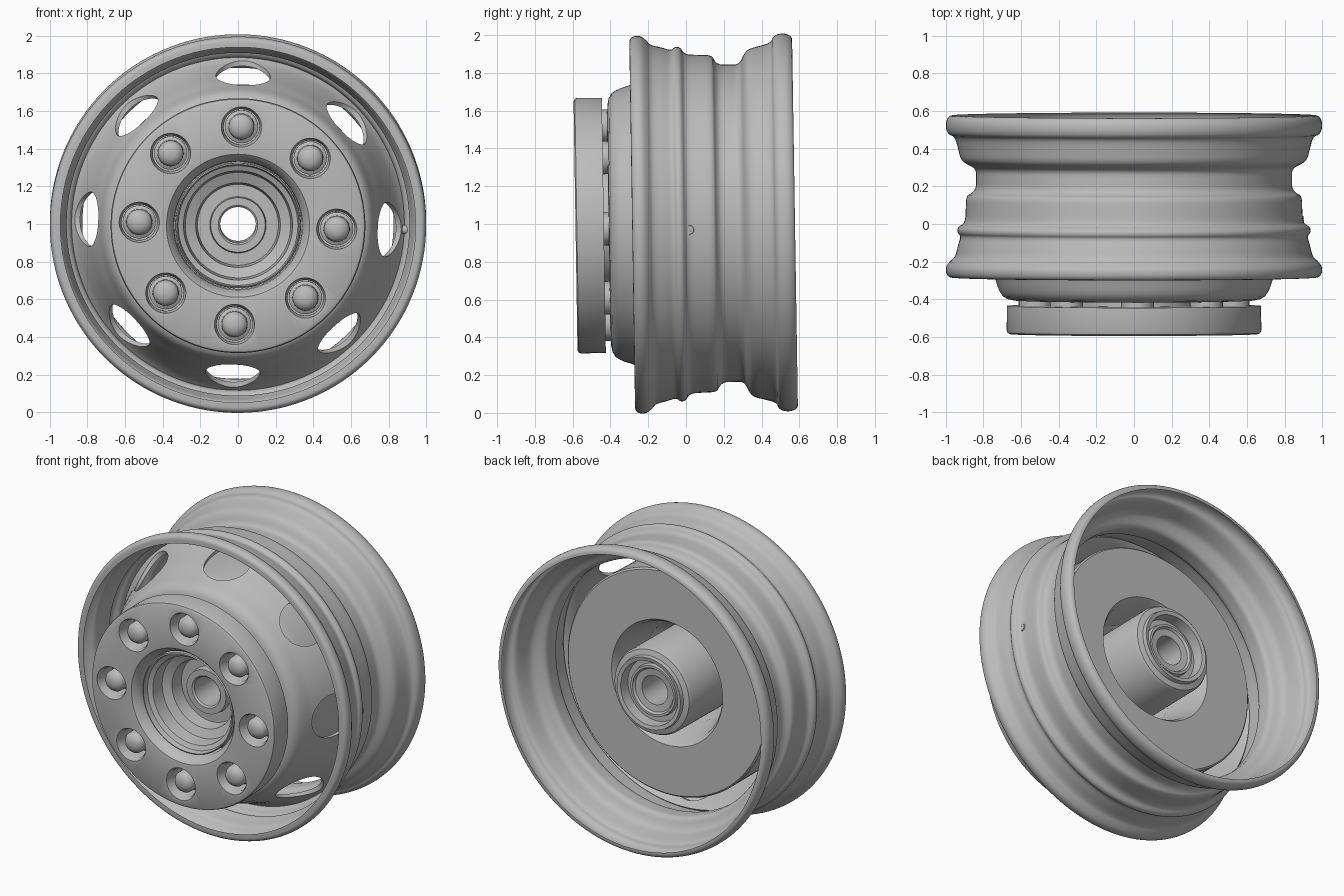
import bpy, bmesh, math
from mathutils import Matrix, Vector

cube = bpy.data.objects.get("Cube")
if cube:
    bpy.data.objects.remove(cube)

steel = bpy.data.materials.new("steel_grey")
steel.use_nodes = True
GREY = (0.5, 0.5, 0.5, 1)
steel.diffuse_color = GREY
steel.node_tree.nodes["Principled BSDF"].inputs["Base Color"].default_value = GREY

# the wheel stands with a slight lean and roll
FRAME = (Matrix.Translation((0, 0, 1)) @ Matrix.Rotation(math.radians(0.9), 4, 'X')
         @ Matrix.Rotation(math.radians(2), 4, 'Y'))


def lathe(name, profile, steps=96, turn=Matrix()):
    """Spin a closed (radius, y) profile around the y axis."""
    bm = bmesh.new()
    verts = [bm.verts.new((r, y, 0)) for r, y in profile]
    edges = [bm.edges.new((a, b)) for a, b in zip(verts, verts[1:] + verts[:1])
             if a.co.x + b.co.x > 0]
    bmesh.ops.spin(bm, geom=verts + edges, cent=(0, 0, 0), axis=(0, 1, 0),
                   angle=math.tau, steps=steps, use_merge=True)
    bmesh.ops.remove_doubles(bm, verts=bm.verts[:], dist=1e-5)
    bmesh.ops.delete(bm, geom=[e for e in bm.edges if not e.link_faces], context='EDGES')
    bmesh.ops.recalc_face_normals(bm, faces=bm.faces[:])
    if bm.calc_volume(signed=True) < 0:
        bmesh.ops.reverse_faces(bm, faces=bm.faces[:])
    bm.transform(FRAME @ turn)
    mesh = bpy.data.meshes.new(name)
    bm.to_mesh(mesh)
    bm.free()
    mesh.materials.append(steel)
    ob = bpy.data.objects.new(name, mesh)
    bpy.context.collection.objects.link(ob)
    return ob


def soften(points):
    """Cut the corners of an open profile once."""
    out = [points[0]]
    for a, b in zip(points, points[1:]):
        a, b = Vector(a), Vector(b)
        out += [tuple(a.lerp(b, 0.25)), tuple(a.lerp(b, 0.75))]
    return out + [points[-1]]


def sheet(points, dr, dy):
    """Close an open profile into a thin sheet section."""
    return points + [(r + dr, y + dy) for r, y in reversed(points)]


def around(i):
    return Matrix.Rotation(math.tau * i / 8, 4, 'Y')


def cut(target, cutters):
    for c in cutters:
        c.hide_render = True
        mod = target.modifiers.new("cut", 'BOOLEAN')
        mod.operation = 'DIFFERENCE'
        mod.solver = 'EXACT'
        mod.object = c
    graph = bpy.context.evaluated_depsgraph_get()
    mesh = bpy.data.meshes.new_from_object(target.evaluated_get(graph))
    target.modifiers.clear()
    target.data = mesh
    for c in cutters:
        bpy.data.objects.remove(c)


# rim barrel with beads and drop centre
rim_line = soften(soften([
    (0.957, -0.285), (0.985, -0.283), (1.0, -0.26), (1.0, -0.225), (0.975, -0.195),
    (0.95, -0.175), (0.935, -0.11), (0.92, -0.065), (0.94, -0.045), (0.936, -0.015),
    (0.898, 0.005), (0.894, 0.08), (0.892, 0.15), (0.86, 0.165), (0.84, 0.19),
    (0.84, 0.24), (0.84, 0.295), (0.895, 0.32), (0.922, 0.345), (0.935, 0.40),
    (0.953, 0.465), (0.985, 0.475), (1.0, 0.505), (1.0, 0.545), (0.985, 0.572),
    (0.97, 0.577)]))
parts = [lathe("rim", sheet(rim_line, -0.013, 0), 128)]

# dished disc with eight vent holes
disc_line = soften([
    (0.30, -0.41), (0.62, -0.41), (0.69, -0.395), (0.72, -0.35), (0.738, -0.29),
    (0.77, -0.22), (0.805, -0.12), (0.835, -0.05), (0.86, 0.0), (0.885, 0.03)])
disc = lathe("disc", sheet(disc_line, -0.015, 0.02), 128)
radial = Matrix.Translation((0, -0.135, 0)) @ Matrix.Rotation(math.pi / 2, 4, 'X')
cut(disc, [lathe("vent_cutter", [(0, -0.95), (0.145, -0.95), (0.145, -0.6), (0, -0.6)],
                 40, around(i) @ radial) for i in range(8)])
parts.append(disc)

# brake drum behind the disc, with a funnel round the hub
parts.append(lathe("drum", [
    (0.70, -0.34), (0.725, -0.24), (0.735, -0.2), (0.74, 0.19), (0.73, 0.2),
    (0.41, 0.2), (0.39, 0.17), (0.33, -0.05), (0.27, -0.1), (0.27, -0.34)]))

# front cover ring with eight nut holes
cover = lathe("cover", [
    (0.675, -0.435), (0.677, -0.565), (0.672, -0.578), (0.66, -0.585), (0.40, -0.585),
    (0.38, -0.582), (0.37, -0.572), (0.342, -0.53), (0.338, -0.435)], 128)
cut(cover, [lathe("nut_cutter",
                  [(0, -0.65), (0.107, -0.65), (0.107, -0.58), (0.095, -0.56),
                   (0.095, -0.4), (0, -0.4)],
                  40, around(i) @ Matrix.Translation((0, 0, 0.525))) for i in range(8)])
parts.append(cover)

# domed nuts on their washers
for i in range(8):
    parts.append(lathe(f"nut_{i + 1}", [
        (0, -0.4), (0.088, -0.4), (0.088, -0.455), (0.07, -0.465), (0.068, -0.55),
        (0.055, -0.57), (0.03, -0.582), (0, -0.585)], 32,
        around(i) @ Matrix.Translation((0, 0, 0.525))))

# stepped hub with through bore
parts.append(lathe("hub", [
    (0.335, -0.40), (0.332, -0.53), (0.325, -0.535), (0.318, -0.50), (0.29, -0.485),
    (0.28, -0.40), (0.225, -0.375), (0.215, -0.29), (0.15, -0.29), (0.145, -0.335),
    (0.105, -0.335), (0.095, -0.325), (0.095, 0.33), (0.14, 0.335), (0.15, 0.35),
    (0.165, 0.35), (0.17, 0.32), (0.205, 0.32), (0.21, 0.39), (0.235, 0.395),
    (0.24, 0.37), (0.275, 0.36), (0.285, 0.34), (0.285, -0.2), (0.30, -0.36)]))

# valve stub on the barrel
parts.append(lathe("valve", [
    (0.01, 0), (0.01, 0.03), (0.022, 0.03), (0.024, 0.025), (0.024, 0)], 20,
    Matrix.Translation((0.873, 0.018, 0)) @ Matrix.Rotation(-math.pi / 2, 4, 'Z')))

bpy.ops.object.select_all(action='DESELECT')
for ob in parts:
    ob.select_set(True)
bpy.context.view_layer.objects.active = parts[0]
bpy.ops.object.shade_smooth_by_angle(angle=math.radians(32))
